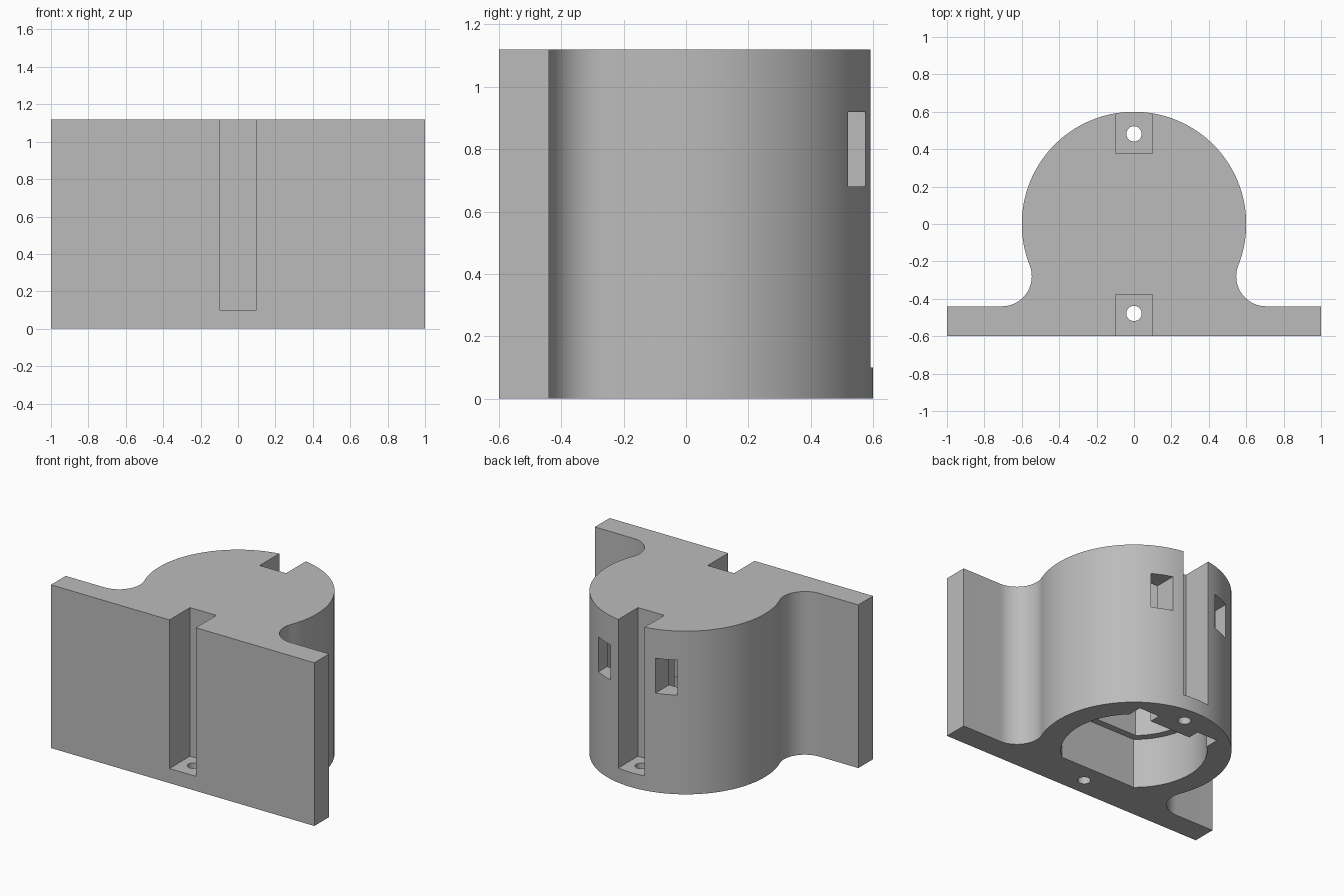
import bpy, bmesh
from math import atan2, cos, hypot, pi, sin, sqrt

if "Cube" in bpy.data.objects:
    bpy.data.objects.remove(bpy.data.objects["Cube"], do_unlink=True)

HEIGHT = 1.12
BODY_R = 0.6
FILLET_R = 0.16
PLATE_BACK = -0.44

grey = bpy.data.materials.new("plain grey")
grey.use_nodes = True
grey.diffuse_color = (0.5, 0.5, 0.5, 1)
grey.node_tree.nodes["Principled BSDF"].inputs["Base Color"].default_value = grey.diffuse_color


def arc(cx, cy, r, a0, a1, steps):
    return [(cx + r * cos(a0 + (a1 - a0) * i / steps),
             cy + r * sin(a0 + (a1 - a0) * i / steps)) for i in range(steps + 1)]


def mirrored(half):
    """Close a right-hand half profile by mirroring it across x = 0."""
    return half + [(-x, y) for x, y in reversed(half) if x > 1e-6]


def prism(name, outline, z0, z1):
    bm = bmesh.new()
    base = bm.faces.new([bm.verts.new((x, y, z0)) for x, y in outline])
    top = bmesh.ops.extrude_face_region(bm, geom=[base])["geom"]
    for v in top:
        if isinstance(v, bmesh.types.BMVert):
            v.co.z = z1
    bmesh.ops.recalc_face_normals(bm, faces=bm.faces)
    mesh = bpy.data.meshes.new(name)
    bm.to_mesh(mesh)
    bm.free()
    mesh.materials.append(grey)
    obj = bpy.data.objects.new(name, mesh)
    bpy.context.collection.objects.link(obj)
    return obj


def box(name, x0, x1, y0, y1, z0, z1):
    return prism(name, [(x0, y0), (x1, y0), (x1, y1), (x0, y1)], z0, z1)


def cavity_profile(r, flat):
    """Round bore with a flat front, two rear pockets and a boss between them."""
    pocket_x, pocket_y, boss_x, boss_y = 0.31, 0.425, 0.155, 0.345
    start = atan2(-flat, sqrt(r * r - flat * flat))
    end = atan2(sqrt(r * r - pocket_x * pocket_x), pocket_x)
    return mirrored(arc(0, 0, r, start, end, 40)
                    + [(pocket_x, pocket_y), (boss_x, pocket_y), (boss_x, boss_y)])


# Body: flat plate blended into a round housing
fy = PLATE_BACK + FILLET_R
fx = sqrt((BODY_R + FILLET_R) ** 2 - fy * fy)
touch = atan2(fy, fx)
half = [(1, -0.6), (1, PLATE_BACK)]
half += arc(fx, fy, FILLET_R, -pi / 2, touch - pi, 20)
half += arc(0, 0, BODY_R, touch, pi / 2, 56)[1:]
half[-1] = (0, BODY_R)
housing = prism("housing", mirrored(half), 0, HEIGHT)

# Stepped cavity, open at the bottom
cutters = [prism("lower_cavity", cavity_profile(0.45, 0.346), -0.1, 0.34),
           prism("upper_cavity", cavity_profile(0.40, 0.30), 0.3, 1.0)]

# Screw channels and screw holes, front and rear
for side, y in (("front", -0.478), ("rear", 0.482)):
    s = 1 if y > 0 else -1
    inner, outer = s * 0.378, s * 0.7
    cutters.append(box(side + "_channel", -0.1, 0.1, min(inner, outer), max(inner, outer), 0.1, 1.3))
    cutters.append(prism(side + "_screw_hole", arc(0, y, 0.041, 0, 2 * pi, 32)[:-1], -0.1, 0.2))

# Rear windows either side of the channel
for side, s in (("left", 1), ("right", -1)):
    a, b = s * 0.17, s * 0.30
    cutters.append(box(side + "_window", min(a, b), max(a, b), 0.36, 0.7, 0.68, 0.92))

bpy.context.view_layer.objects.active = housing
for cutter in cutters:
    cutter.hide_render = True
    mod = housing.modifiers.new(cutter.name, "BOOLEAN")
    mod.operation = "DIFFERENCE"
    mod.solver = "EXACT"
    mod.object = cutter
    bpy.ops.object.modifier_apply(modifier=mod.name)
    bpy.data.objects.remove(cutter, do_unlink=True)

# Smooth curved walls, keep hard edges
bpy.ops.object.select_all(action="DESELECT")
housing.select_set(True)
bpy.ops.object.shade_smooth_by_angle(angle=pi / 6)
